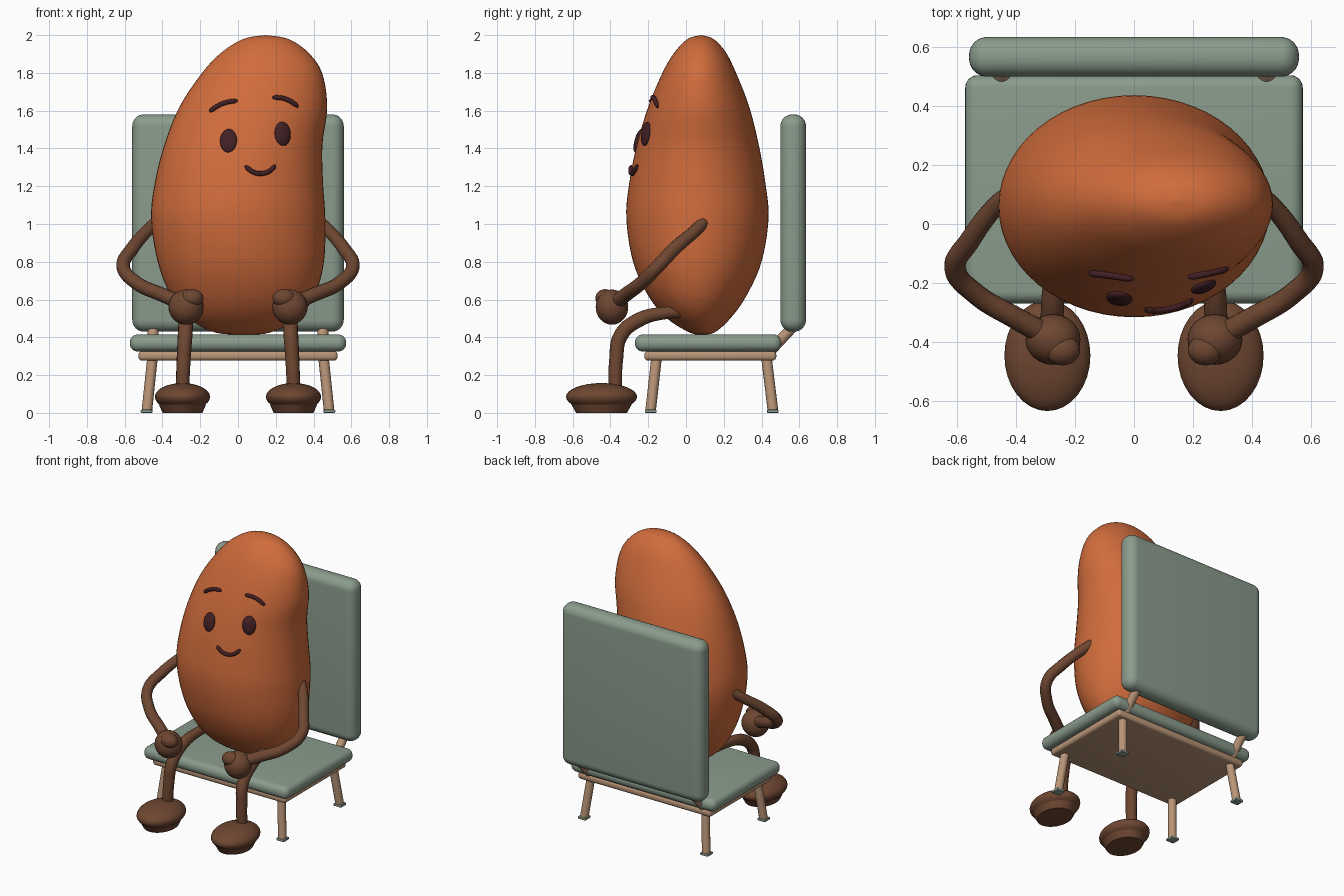
import bpy, bmesh, math
from mathutils import Vector
from mathutils.bvhtree import BVHTree

if "Cube" in bpy.data.objects:
    bpy.data.objects.remove(bpy.data.objects["Cube"])


def material(name, rgb):
    m = bpy.data.materials.new(name)
    m.diffuse_color = (*rgb, 1)
    m.use_nodes = True
    m.node_tree.nodes["Principled BSDF"].inputs["Base Color"].default_value = m.diffuse_color
    return m


ORANGE = material("orange skin", (0.63, 0.15, 0.045))
GREEN = material("sage cushion", (0.255, 0.33, 0.265))
BROWN = material("brown limbs", (0.156, 0.062, 0.031))
TAN = material("tan wood", (0.49, 0.30, 0.185))
DARK = material("dark face", (0.055, 0.0145, 0.018))


def finish(ob, name, mat, angle=40):
    ob.name = name
    ob.data.materials.clear()
    ob.data.materials.append(mat)
    bpy.ops.object.select_all(action='DESELECT')
    ob.select_set(True)
    bpy.context.view_layer.objects.active = ob
    bpy.ops.object.shade_smooth_by_angle(angle=math.radians(angle))
    return ob


def box(name, lo, hi, mat, bevel, segments=6):
    lo, hi = Vector(lo), Vector(hi)
    bpy.ops.mesh.primitive_cube_add(size=1, location=(lo + hi) / 2)
    ob = bpy.context.object
    ob.scale = hi - lo
    bpy.ops.object.transform_apply(location=False, rotation=False, scale=True)
    b = ob.modifiers.new("round", 'BEVEL')
    b.width, b.segments = bevel, segments
    bpy.ops.object.modifier_apply(modifier="round")
    return finish(ob, name, mat)


def ball(name, loc, radii, mat, normal=None):
    bpy.ops.mesh.primitive_uv_sphere_add(segments=32, ring_count=16, location=loc)
    ob = bpy.context.object
    ob.scale = radii
    if normal is not None:
        ob.rotation_mode = 'QUATERNION'
        ob.rotation_quaternion = normal.to_track_quat('-Y', 'Z')
    return finish(ob, name, mat, 60)


def tube(name, pts, radius, mat, radii=None):
    cu = bpy.data.curves.new(name, 'CURVE')
    cu.dimensions = '3D'
    cu.bevel_depth, cu.bevel_resolution, cu.use_fill_caps = radius, 5, True
    cu.resolution_u = 10
    sp = cu.splines.new('BEZIER')
    sp.bezier_points.add(len(pts) - 1)
    for i, (bp, p) in enumerate(zip(sp.bezier_points, pts)):
        bp.co = p
        bp.handle_left_type = bp.handle_right_type = 'AUTO'
        bp.radius = radii[i] if radii else 1
    ob = bpy.data.objects.new(name, cu)
    bpy.context.collection.objects.link(ob)
    bpy.ops.object.select_all(action='DESELECT')
    ob.select_set(True)
    bpy.context.view_layer.objects.active = ob
    bpy.ops.object.convert(target='MESH')
    return finish(bpy.context.object, name, mat, 50)


# Body: lofted oval sections (z, left x, right x, front y, back y)
SECTIONS = [
    (0.415, 0.04, 0.04, 0.08, 0.08),
    (0.425, -0.12, 0.17, 0.02, 0.15),
    (0.50, -0.26, 0.31, -0.10, 0.235),
    (0.62, -0.355, 0.405, -0.20, 0.32),
    (0.80, -0.425, 0.455, -0.28, 0.40),
    (1.03, -0.46, 0.462, -0.316, 0.437),
    (1.22, -0.44, 0.45, -0.30, 0.42),
    (1.42, -0.39, 0.447, -0.26, 0.385),
    (1.62, -0.31, 0.472, -0.20, 0.335),
    (1.80, -0.19, 0.445, -0.125, 0.265),
    (1.91, -0.085, 0.37, -0.06, 0.21),
    (1.98, 0.03, 0.265, 0.01, 0.145),
    (2.0, 0.145, 0.145, 0.08, 0.08),
]


def catmull(a, b, c, d, t):
    return 0.5 * (2 * b + (c - a) * t + (2 * a - 5 * b + 4 * c - d) * t * t
                  + (3 * b - a - 3 * c + d) * t ** 3)


def make_body(steps=5, sides=56):
    rows, n = [], len(SECTIONS)
    for i in range(n - 1):
        q = [SECTIONS[max(0, min(n - 1, i + k))] for k in (-1, 0, 1, 2)]
        for s in range(steps):
            rows.append([catmull(*v, s / steps) for v in zip(*q)])
    bm = bmesh.new()
    rings = []
    for z, xl, xr, yf, yb in rows[1:]:
        ring = []
        for k in range(sides):
            a = math.tau * k / sides
            ring.append(bm.verts.new(((xl + xr) / 2 + (xr - xl) / 2 * math.cos(a),
                                      (yf + yb) / 2 + (yb - yf) / 2 * math.sin(a),
                                      min(max(z, 0.41), 2.0))))
        rings.append(ring)
    low, top = bm.verts.new((0.04, 0.08, 0.415)), bm.verts.new((0.145, 0.08, 2.0))
    for k in range(sides):
        j = (k + 1) % sides
        for a, b in zip(rings, rings[1:]):
            bm.faces.new((a[k], a[j], b[j], b[k]))
        bm.faces.new((low, rings[0][j], rings[0][k]))
        bm.faces.new((top, rings[-1][k], rings[-1][j]))
    bmesh.ops.recalc_face_normals(bm, faces=bm.faces)
    tree = BVHTree.FromBMesh(bm)
    me = bpy.data.meshes.new("body")
    bm.to_mesh(me)
    bm.free()
    ob = bpy.data.objects.new("body", me)
    bpy.context.collection.objects.link(ob)
    finish(ob, "body", ORANGE, 80)
    return tree


skin = make_body()


def on_skin(x, z, lift=0.0):
    hit, normal, _, _ = skin.ray_cast(Vector((x, -2, z)), Vector((0, 1, 0)))
    return hit + normal * lift, normal


# Face
for side, x, z in (("left", -0.05, 1.44), ("right", 0.235, 1.477)):
    p, nrm = on_skin(x, z, 0.004)
    ball(side + "_eye", p, (0.045, 0.02, 0.064), DARK, nrm)


def face_line(name, pts):
    path = [on_skin(x, z, 0.006)[0] for x, z in pts]
    tube(name, path, 0.0125, DARK, [0.5] + [1] * (len(pts) - 2) + [0.5])


face_line("left_brow", [(-0.148, 1.592), (-0.135, 1.603), (-0.08, 1.635), (-0.02, 1.649), (-0.003, 1.65)])
face_line("right_brow", [(0.183, 1.667), (0.2, 1.668), (0.25, 1.66), (0.3, 1.632), (0.315, 1.618)])
face_line("mouth", [(0.038, 1.307), (0.05, 1.295), (0.085, 1.272), (0.12, 1.266),
                    (0.155, 1.274), (0.185, 1.297), (0.196, 1.31)])

# Chair cushions and seat frame
box("backrest", (-0.56, 0.5, 0.43), (0.56, 0.635, 1.58), GREEN, 0.062, 8)
box("seat", (-0.573, -0.27, 0.325), (0.573, 0.505, 0.415), GREEN, 0.042)
box("seat_frame", (-0.527, -0.22, 0.277), (0.527, 0.478, 0.328), TAN, 0.02, 4)

for side, s in (("left", -1), ("right", 1)):
    # Chair legs, foot pads and back supports
    for end, y0, y1 in (("front", -0.155, -0.187), ("back", 0.425, 0.46)):
        tube(f"{end}_{side}_chair_leg", [(s * 0.452, y0, 0.30), (s * 0.482, y1, 0.015)], 0.028, TAN)
        box(f"{end}_{side}_foot_pad", (s * 0.484 - 0.031, y1 - 0.031, 0),
            (s * 0.484 + 0.031, y1 + 0.031, 0.017), GREEN, 0.005, 2)
    tube(side + "_back_support", [(s * 0.45, 0.43, 0.31), (s * 0.45, 0.57, 0.46)], 0.029, TAN)

    # Arm with bent elbow and fist
    tube(side + "_arm", [(s * 0.40, 0.115, 1.045), (s * 0.455, 0.075, 0.99), (s * 0.56, -0.06, 0.87),
                         (s * 0.608, -0.15, 0.775), (s * 0.54, -0.235, 0.69),
                         (s * 0.40, -0.32, 0.625), (s * 0.28, -0.385, 0.575)],
         0.036, BROWN, [0.75, 0.9, 1, 1, 1, 1.05, 1.1])
    ball(side + "_hand", (s * 0.275, -0.392, 0.56), (0.093, 0.086, 0.093), BROWN)
    ball(side + "_thumb", (s * 0.243, -0.428, 0.607), (0.06, 0.052, 0.048), BROWN)

    # Leg with bent knee, shoe and sole
    tube(side + "_leg", [(s * 0.25, 0.03, 0.53), (s * 0.265, -0.1, 0.53), (s * 0.275, -0.25, 0.492),
                         (s * 0.28, -0.345, 0.41), (s * 0.288, -0.37, 0.28), (s * 0.295, -0.375, 0.10)],
         0.039, BROWN, [0.7, 0.85, 1, 1, 0.95, 0.9])
    ball(side + "_shoe", (s * 0.294, -0.447, 0.085), (0.146, 0.188, 0.073), BROWN)
    bpy.ops.mesh.primitive_cone_add(vertices=32, radius1=0.105, radius2=0.125, depth=0.045,
                                    location=(s * 0.294, -0.447, 0.0225))
    bpy.context.object.scale = (1, 1.28, 1)
    finish(bpy.context.object, side + "_sole", BROWN)
